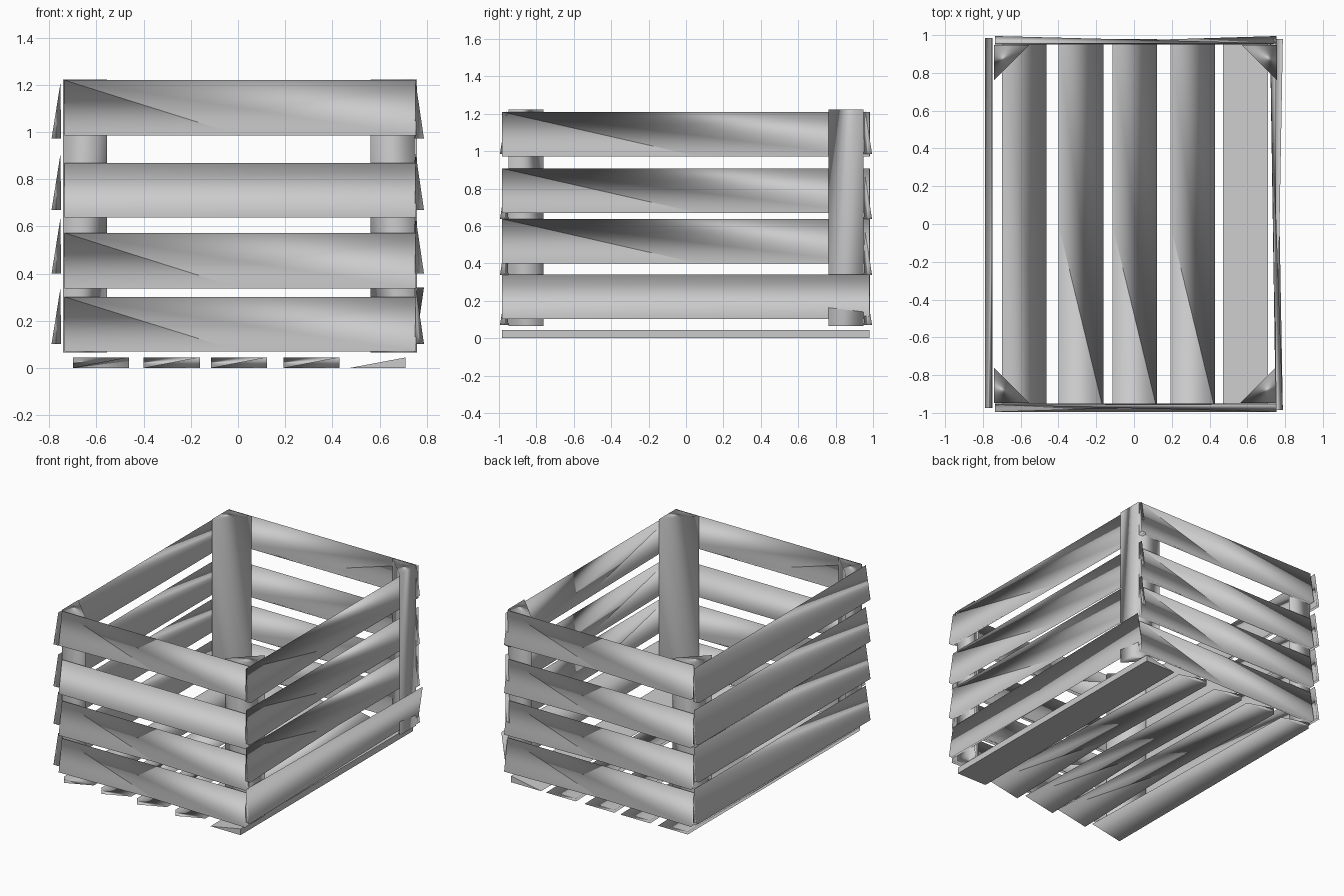
import bpy, bmesh
from mathutils import Vector

if "Cube" in bpy.data.objects:
    bpy.data.objects.remove(bpy.data.objects["Cube"])


def loft(name, sec_a, sec_b, tip=None, flat=False):
    """Closed solid between two matching sections, smoothed by face area.
    Diagonals of the long sides start at corner `tip` of the first section."""
    bm = bmesh.new()
    a = [bm.verts.new(Vector(p)) for p in sec_a]
    b = [bm.verts.new(Vector(p)) for p in sec_b]
    bm.faces.new(a)
    bm.faces.new(b[::-1])
    for i in range(3):
        j = (i + 1) % 3
        if tip == j:
            i, j = j, i
        bm.faces.new((a[i], b[i], b[j]))
        bm.faces.new((a[i], b[j], a[j]))
    bmesh.ops.recalc_face_normals(bm, faces=bm.faces[:])
    for f in bm.faces:
        f.smooth = not flat
    normals = []
    for v in bm.verts:
        n = Vector()
        for f in v.link_faces:
            n += f.normal * f.calc_area()
        normals.append(n.normalized())
    me = bpy.data.meshes.new(name)
    bm.to_mesh(me)
    bm.free()
    if not flat:
        me.normals_split_custom_set_from_vertices(normals)
    ob = bpy.data.objects.new(name, me)
    bpy.context.collection.objects.link(ob)
    return ob


# Floor boards: twisted wedges, with a plain one at each side
Y0, Y1, T = -0.985, 0.98, 0.045
for i, x in enumerate((-0.70, -0.40, -0.115, 0.192)):
    xr = x + 0.238
    front = [(x, 0), (xr, T), (x, T)]
    back = [(x, 0), (xr, 0), (x, T)] if i == 0 else [(x, T), (xr, 0), (x, 0)]
    loft(f"floor_board_{i + 1}", [(p, Y0, q) for p, q in front],
         [(p, Y1, q) for p, q in back], 1)
sec = [(0.47, 0), (0.71, 0), (0.71, T)]
loft("floor_board_5", [(p, Y0, q) for p, q in sec], [(p, Y1, q) for p, q in sec], flat=True)

# Front and back slats: wedges thick at the bottom, twisted along their length
for i, (z0, z1) in enumerate(((0.07, 0.302), (0.337, 0.573), (0.637, 0.87), (0.985, 1.22))):
    for side, s in (("front", -1), ("back", 1)):
        sec = [(s * 0.95, z0), (s * 0.995, z0), (s * 0.957, z1)]
        end = sec if (side, i) == ("front", 2) else [sec[1], sec[0], sec[2]]
        x0, x1 = (-0.735, 0.755) if s < 0 else (0.755, -0.735)
        loft(f"{side}_slat_{i + 1}", [(x0, y, z) for y, z in sec],
             [(x1, y, z) for y, z in end], 2)

# Side slats: left ones are even wedges, right ones twist inwards towards the back
for i, z0 in enumerate((0.103, 0.40, 0.67, 0.972)):
    z1 = z0 + 0.238
    left = [(-0.75, z0), (-0.79, z0), (-0.752, z1)]
    loft(f"left_slat_{i + 1}",
         [(x, -0.975, z) for x, z in left], [(x, 0.985, z) for x, z in left])
    start = [(0.75, z0), (0.788, z0), (0.753, z1)]
    end = [(0.753, z0), (0.72, z0), (0.753, z1)]
    if i == 0:
        end = [(0.75, z0), (0.753, z0), (0.788, z1)]
    loft(f"right_slat_{i + 1}",
         [(x, Y0, z) for x, z in start], [(x, Y1, z) for x, z in end], 2)

# Triangular corner posts
for name, cx, cy in (("front_left", -0.742, -0.948), ("front_right", 0.748, -0.948),
                     ("back_left", -0.742, 0.948), ("back_right", 0.758, 0.948)):
    dx = -0.187 if cx > 0 else 0.187
    dy = -0.187 if cy > 0 else 0.187
    tri = [(cx, cy), (cx + dx, cy), (cx, cy + dy)]
    loft(f"{name}_post", [(x, y, 0.065) for x, y in tri], [(x, y, 1.222) for x, y in tri])
